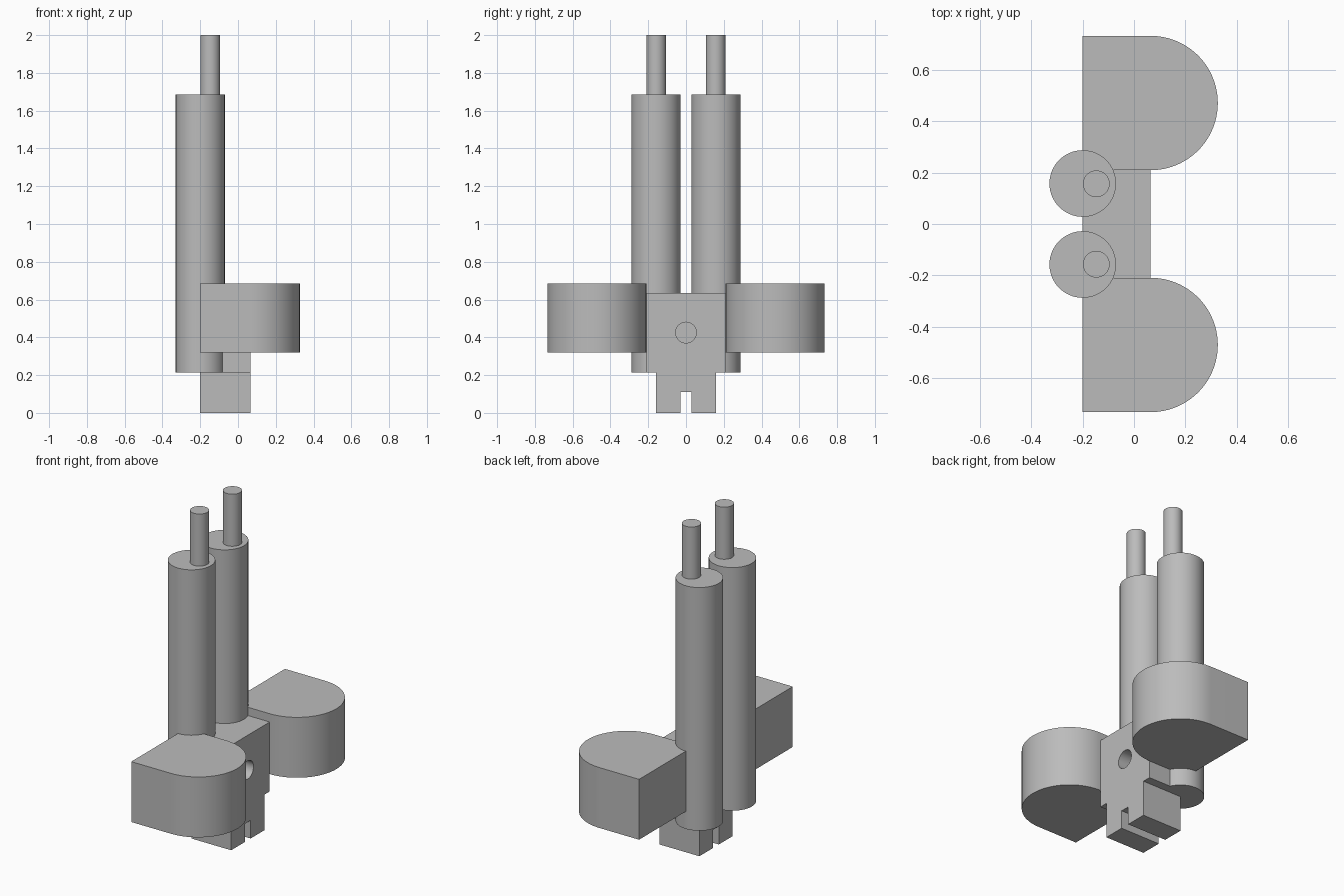
import bpy, bmesh, math
from mathutils import Vector

cube = bpy.data.objects.get("Cube")
if cube:
    bpy.data.objects.remove(cube)

grey = bpy.data.materials.new("plain_grey")
grey.use_nodes = True
colour = (0.5, 0.5, 0.5, 1)
grey.diffuse_color = colour
grey.node_tree.nodes["Principled BSDF"].inputs["Base Color"].default_value = colour


def extrude(name, outline, depth, smooth=False):
    """Solid made by sweeping a closed 3D outline along a vector."""
    bm = bmesh.new()
    face = bm.faces.new([bm.verts.new(p) for p in outline])
    swept = bmesh.ops.extrude_face_region(bm, geom=[face])["geom"]
    moved = [v for v in swept if isinstance(v, bmesh.types.BMVert)]
    bmesh.ops.translate(bm, verts=moved, vec=Vector(depth))
    bmesh.ops.recalc_face_normals(bm, faces=bm.faces)
    mesh = bpy.data.meshes.new(name)
    bm.to_mesh(mesh)
    bm.free()
    mesh.materials.append(grey)
    obj = bpy.data.objects.new(name, mesh)
    bpy.context.collection.objects.link(obj)
    if smooth:
        bpy.ops.object.select_all(action='DESELECT')
        obj.select_set(True)
        bpy.context.view_layer.objects.active = obj
        bpy.ops.object.shade_smooth_by_angle(angle=math.radians(30))
    return obj


def arc(radius, start, end, steps):
    angles = [start + (end - start) * i / steps for i in range(steps + 1)]
    return [(radius * math.cos(a), radius * math.sin(a)) for a in angles]


def rod(name, x, y, radius, bottom, top):
    ring = arc(radius, 0, math.tau, 64)[:-1]
    return extrude(name, [(x + u, y + v, bottom) for u, v in ring],
                   (0, 0, top - bottom), True)


BACK, FACE = -0.2, 0.065

# Stepped body with a slotted foot
half = [(0.028, 0), (0.158, 0), (0.158, 0.215), (0.21, 0.215), (0.21, 0.635)]
right_half = [(0.028, 0.11)] + half
outline = right_half + [(-y, z) for y, z in reversed(right_half)]
body = extrude("body", [(BACK, y, z) for y, z in outline], (FACE - BACK, 0, 0))

# Blind round hole in the body
ring = arc(0.055, 0, math.tau, 48)[:-1]
cutter = extrude("hole_cutter", [(FACE - 0.16, u, 0.425 + v) for u, v in ring],
                 (0.3, 0, 0))
cutter.hide_render = True
cut = body.modifiers.new("hole", 'BOOLEAN')
cut.operation, cut.solver, cut.object = 'DIFFERENCE', 'EXACT', cutter
bpy.ops.object.select_all(action='DESELECT')
bpy.context.view_layer.objects.active = body
body.select_set(True)
bpy.ops.object.modifier_apply(modifier=cut.name)
bpy.data.objects.remove(cutter)
bpy.ops.object.shade_smooth_by_angle(angle=math.radians(30))

for side, s in (("left", 1), ("right", -1)):
    # Tall cylinder and the thin off-centre rod on top
    rod(side + "_cylinder", BACK, s * 0.158, 0.13, 0.215, 1.685)
    rod(side + "_thin_rod", -0.147, s * 0.157, 0.052, 1.68, 2.0)
    # Side pod with a rounded end
    r, cy = 0.262, s * 0.472
    bow = [(FACE + u, cy + v) for u, v in arc(r, -math.pi / 2, math.pi / 2, 48)]
    pod = bow + [(BACK, cy + r), (BACK, cy - r)]
    extrude(side + "_pod", [(x, y, 0.32) for x, y in pod], (0, 0, 0.365), True)
